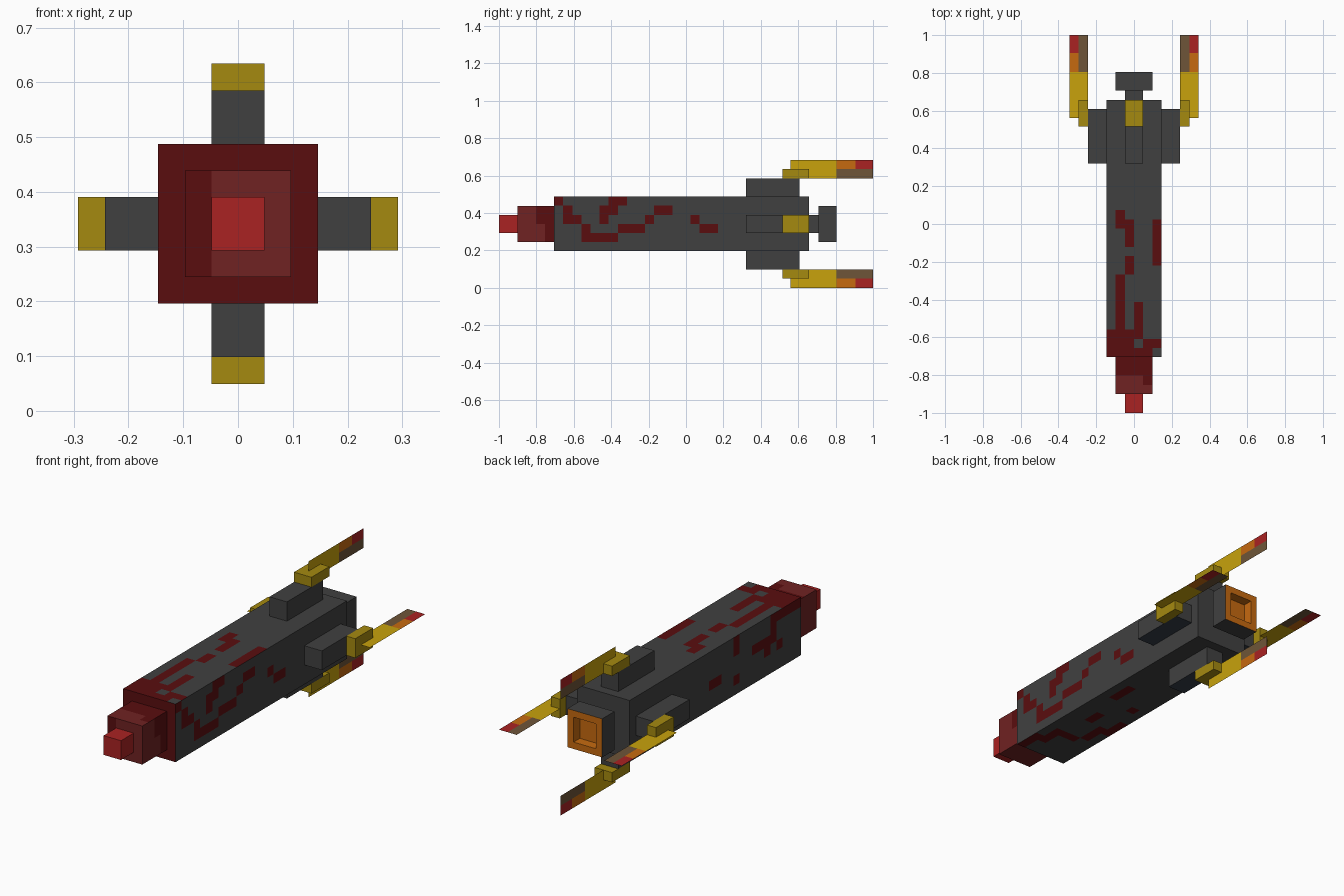
import bpy, bmesh
from mathutils import Matrix, Vector

cube = bpy.data.objects.get("Cube")
if cube:
    bpy.data.objects.remove(cube, do_unlink=True)

ZC = 0.342          # height of the long axis
P = 0.0486          # size of one paint cell


def material(name, hexcol):
    def lin(c):
        c /= 255
        return c / 12.92 if c <= 0.04045 else ((c + 0.055) / 1.055) ** 2.4
    col = [lin(int(hexcol[i:i + 2], 16)) for i in (0, 2, 4)] + [1]
    m = bpy.data.materials.new(name)
    m.use_nodes = True
    m.diffuse_color = col
    m.node_tree.nodes["Principled BSDF"].inputs["Base Color"].default_value = col
    return m


GREY = material("charcoal_grey", "404040")
SLATE = material("dark_slate", "343C48")
DARK_RED = material("dark_red", "5A0D0F")
MID_RED = material("muted_red", "702222")
RED = material("bright_red", "AA2222")
OCHRE = material("ochre", "A58A10")
YELLOW = material("yellow", "C8A20C")
ORANGE = material("orange", "C66A10")
BROWN = material("brown", "6E5538")


def finish(name, bm, mats):
    me = bpy.data.meshes.new(name)
    bm.to_mesh(me)
    bm.free()
    for m in mats:
        me.materials.append(m)
    ob = bpy.data.objects.new(name, me)
    bpy.context.collection.objects.link(ob)
    return ob


def box_mesh(lo, hi):
    bm = bmesh.new()
    bmesh.ops.create_cube(bm, size=1)
    lo, hi = Vector(lo), Vector(hi)
    for v in bm.verts:
        v.co = (lo + hi) / 2 + v.co * (hi - lo)
    bm.normal_update()
    return bm


def long_box(name, half, y0, y1, mat):
    return finish(name, box_mesh((-half, y0, ZC - half), (half, y1, ZC + half)), [mat])


def painted_box(name, half, y0, y1, mats, paint):
    """Square box cut into cells; paint maps (axis, side) to inclusive cell
    rectangles (u0, u1, v0, v1) that take the second material."""
    lo, hi = Vector((-half, y0, ZC - half)), Vector((half, y1, ZC + half))
    n = [round(d / P) for d in hi - lo]
    bm = bmesh.new()
    for axis in range(3):
        u, v = [a for a in range(3) if a != axis]
        for side in (0, 1):
            rects = paint.get((axis, side), [])
            for i in range(n[u]):
                for j in range(n[v]):
                    verts = []
                    for di, dj in ((0, 0), (1, 0), (1, 1), (0, 1)):
                        co = Vector((0, 0, 0))
                        co[axis] = hi[axis] if side else lo[axis]
                        co[u] = lo[u] + (hi[u] - lo[u]) * (i + di) / n[u]
                        co[v] = lo[v] + (hi[v] - lo[v]) * (j + dj) / n[v]
                        verts.append(bm.verts.new(co))
                    f = bm.faces.new(verts)
                    f.material_index = int(any(a <= i <= b and c <= j <= d
                                               for a, b, c, d in rects))
    bmesh.ops.remove_doubles(bm, verts=bm.verts, dist=1e-4)
    bmesh.ops.recalc_face_normals(bm, faces=bm.faces)
    return finish(name, bm, mats)


# Main body with dark red splashes
left_splash = [(0, 0, 5, 5), (1, 1, 4, 4), (1, 2, 3, 3), (3, 3, 2, 2), (3, 6, 1, 1),
               (6, 7, 5, 5), (5, 6, 4, 4), (5, 5, 3, 3), (7, 9, 2, 2), (10, 10, 3, 3),
               (11, 12, 4, 4), (15, 15, 3, 3), (16, 17, 2, 2)]
right_splash = [(0, 3, 5, 5), (4, 4, 3, 5), (5, 5, 2, 3), (6, 7, 3, 3), (3, 3, 2, 2),
                (10, 10, 4, 5), (10, 10, 1, 1), (13, 14, 2, 2)]
top_splash = [(0, 4, 0, 0), (0, 2, 1, 1), (4, 5, 1, 1), (0, 2, 2, 2), (3, 3, 2, 5),
              (1, 1, 3, 8), (2, 2, 9, 10), (2, 2, 12, 14), (1, 1, 14, 15), (5, 5, 10, 14)]
bottom_splash = [(5, 5, 0, 2), (4, 4, 2, 4), (2, 3, 4, 4), (1, 1, 5, 7), (0, 0, 7, 9),
                 (3, 3, 8, 9), (1, 1, 12, 12), (4, 4, 13, 15)]
painted_box("body", 0.146, -0.705, 0.657, [GREY, DARK_RED], {
    (0, 1): left_splash, (0, 0): right_splash,
    (2, 1): top_splash, (2, 0): bottom_splash,
    (1, 0): [(0, 5, 0, 5)]})

# Stepped nose
painted_box("nose_block", 0.097, -0.9, -0.705, [MID_RED, DARK_RED], {
    (1, 0): [(0, 0, 0, 3)],
    (2, 1): [(0, 3, 2, 3), (3, 3, 1, 1)],
    (0, 1): [(2, 3, 2, 3), (3, 3, 0, 1)],
    (0, 0): [(3, 3, 0, 3)],
    (2, 0): [(0, 3, 3, 3)]})
long_box("nose_tip", 0.0485, -1.0, -0.9, RED)

# Rear neck and hollow nozzle
long_box("nozzle_neck", 0.0485, 0.657, 0.708, GREY)
bm = box_mesh((-0.097, 0.708, ZC - 0.097), (0.097, 0.805, ZC + 0.097))
rear = max(bm.faces, key=lambda f: f.normal.y)
rear.material_index = 1
bmesh.ops.inset_individual(bm, faces=[rear], thickness=0.0485)
walls = bmesh.ops.extrude_discrete_faces(bm, faces=[rear])["faces"]
bmesh.ops.translate(bm, verts=walls[0].verts, vec=(0, -0.05, 0))
for f in bm.faces:
    if f.calc_center_median().y > 0.76:
        f.material_index = 1
    elif abs(f.calc_center_median().x) < 0.06 and abs(f.calc_center_median().z - ZC) < 0.06 \
            and f.calc_center_median().y > 0.72:
        f.material_index = 1
finish("nozzle", bm, [GREY, ORANGE])


# Four fins, each with a bracket and a flat flame blade, turned about the axis
def blade_mesh():
    bm = bmesh.new()
    strips = ((0.56, 0.805, 0, 0), (0.805, 0.905, 3, 1), (0.905, 1.0, 3, 2))
    for a, b, inner, outer in strips:
        for z0, z1, idx in ((0.243, 0.2925, inner), (0.2925, 0.342, outer)):
            f = bm.faces.new([bm.verts.new((0, y, z)) for y, z in
                              ((a, z0), (b, z0), (b, z1), (a, z1))])
            f.material_index = idx
    bmesh.ops.remove_doubles(bm, verts=bm.verts, dist=1e-4)
    return bm


for k, side in enumerate(("top", "left", "bottom", "right")):
    turn = Matrix.Translation((0, 0, ZC)) @ Matrix.Rotation(k * 1.5707963, 4, 'Y')
    parts = (("fin", box_mesh((-0.0485, 0.32, 0.146), (0.0485, 0.608, 0.243)), [GREY, SLATE]),
             ("bracket", box_mesh((-0.0485, 0.515, 0.243), (0.0485, 0.657, 0.2925)), [OCHRE]),
             ("flame_blade", blade_mesh(), [YELLOW, ORANGE, RED, BROWN]))
    for part, bm, mats in parts:
        bm.transform(turn)
        bm.normal_update()
        if part == "fin":                      # slate undersides
            for f in bm.faces:
                f.material_index = int(f.normal.z < -0.9)
        finish(f"{side}_{part}", bm, mats)
